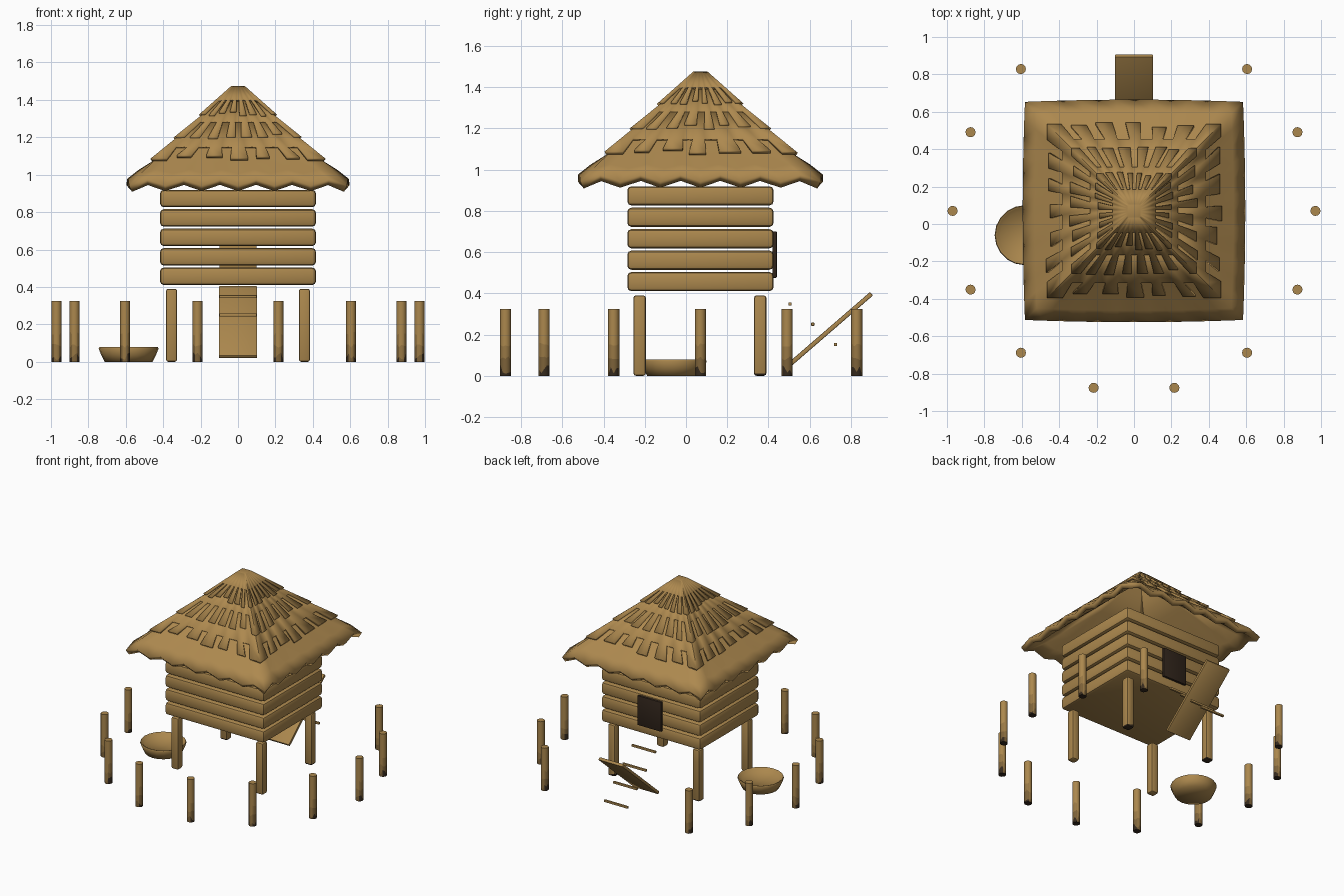
import bpy, bmesh, math, random
from mathutils import Matrix, Vector

random.seed(4)
cube = bpy.data.objects.get("Cube")
if cube:
    bpy.data.objects.remove(cube, do_unlink=True)

CY = 0.07  # depth of the hut centre


def material(name, rgb):
    m = bpy.data.materials.new(name)
    m.use_nodes = True
    m.diffuse_color = (*rgb, 1)
    m.node_tree.nodes["Principled BSDF"].inputs["Base Color"].default_value = (*rgb, 1)
    return m


thatch = material("thatch", (0.42, 0.25, 0.078))
wood = material("wood", (0.41, 0.245, 0.075))
weathered = material("weathered_wood", (0.31, 0.185, 0.058))
aged = material("aged_wood", (0.2, 0.12, 0.04))
charred = material("charred_wood", (0.035, 0.022, 0.012))
door_wood = material("door_wood", (0.03, 0.018, 0.011))


def finish(name, bm, mats, angle=40):
    me = bpy.data.meshes.new(name)
    bm.to_mesh(me)
    bm.free()
    ob = bpy.data.objects.new(name, me)
    bpy.context.collection.objects.link(ob)
    for m in mats:
        me.materials.append(m)
    bpy.ops.object.select_all(action="DESELECT")
    ob.select_set(True)
    bpy.context.view_layer.objects.active = ob
    bpy.ops.object.shade_smooth_by_angle(angle=math.radians(angle))
    return ob


def box(name, centre, size, mats, bevel=0.005, tilt=0.0):
    bm = bmesh.new()
    bmesh.ops.create_cube(bm, size=1, matrix=Matrix.Diagonal((*size, 1)))
    bmesh.ops.bevel(bm, geom=bm.edges[:], offset=bevel, segments=2,
                    affect="EDGES", profile=0.5)
    bm.transform(Matrix.Translation(centre) @ Matrix.Rotation(tilt, 4, "X"))
    return finish(name, bm, mats)


# Log walls: five separate rounded courses
for i in range(5):
    box(f"wall_course_{i + 1}", (0, CY, 0.457 + 0.104 * i), (0.834, 0.71, 0.093), [wood], 0.02)

# Stilts, the back pair with charred feet
for side, x in (("right", -0.355), ("left", 0.355)):
    box(f"front_{side}_stilt", (x, -0.225, 0.195), (0.06, 0.06, 0.39), [wood], 0.012)
    back = box(f"back_{side}_stilt", (x, 0.36, 0.195), (0.06, 0.06, 0.39), [wood, charred], 0.012)
    bm = bmesh.new()
    bm.from_mesh(back.data)
    bmesh.ops.bisect_plane(bm, geom=bm.verts[:] + bm.edges[:] + bm.faces[:],
                           plane_co=(0, 0, 0.04), plane_no=(0.4, -0.3, 1))
    for f in bm.faces:
        if f.calc_center_median().z < 0.06:
            f.material_index = 1
    bm.to_mesh(back.data)
    bm.free()

# Door on the back wall: dark outside, plain wood inside
door = box("door", (0, 0.43, 0.588), (0.2, 0.022, 0.225), [door_wood, wood])
for p in door.data.polygons:
    if p.normal.y < -0.9:
        p.material_index = 1

# Leaning board and loose rungs
low, high = Vector((0, 0.47, 0.026)), Vector((0, 0.9, 0.398))
span = high - low
box("leaning_board", (low + high) / 2, (0.205, span.length, 0.022), [wood],
    tilt=math.atan2(span.z, span.y))
for i in range(4):
    box(f"rung_{i + 1}", (0, 0.505 + 0.11 * i, 0.348 - 0.098 * i), (0.2, 0.016, 0.016), [wood], 0.003)

# Fence: ring of fourteen places, two left open behind the hut
SIDES = 12
for i in range(14):
    if i in (3, 4):
        continue
    a = i * math.tau / 14
    bm = bmesh.new()
    rings = []
    for z, ragged in ((0, 0), (0.03, 0.022), (0.085, 0.01), (0.15, 0.01), (0.325, 0)):
        rings.append([bm.verts.new((0.97 * math.cos(a) + 0.027 * math.cos(b),
                                    CY + 0.97 * math.sin(a) + 0.027 * math.sin(b),
                                    z + random.uniform(-ragged, ragged)))
                      for b in (j * math.tau / SIDES for j in range(SIDES))])
    for level, (r0, r1) in enumerate(zip(rings, rings[1:])):
        for j in range(SIDES):
            k = (j + 1) % SIDES
            f = bm.faces.new((r0[j], r0[k], r1[k], r1[j]))
            f.normal_update()
            sideways = abs(f.normal.x) > 0.6
            f.material_index = ((3 if sideways else 2), (2 if sideways else 1),
                                (1 if sideways else 0), 0)[level]
    bm.faces.new(rings[-1])
    bm.faces.new(rings[0][::-1]).material_index = 3
    finish(f"fence_post_{i + 1}", bm, [wood, weathered, aged, charred])

# Shallow basket: spun profile
bm = bmesh.new()
profile = [(0, 0), (0.128, 0), (0.146, 0.035), (0.16, 0.07), (0.156, 0.078), (0.146, 0.074),
           (0.128, 0.054), (0, 0.045)]
pts = [bm.verts.new((r, 0, z)) for r, z in profile]
edges = [bm.edges.new(p) for p in zip(pts, pts[1:])]
bmesh.ops.spin(bm, geom=pts + edges, axis=(0, 0, 1), cent=(0, 0, 0), angle=math.tau,
               steps=20, use_duplicate=False)
bmesh.ops.remove_doubles(bm, verts=bm.verts[:], dist=0.0005)
bmesh.ops.recalc_face_normals(bm, faces=bm.faces[:])
bm.transform(Matrix.Translation((-0.585, -0.06, 0)))
finish("basket", bm, [wood], 75)


# Roof
def slope(h):
    return 1.475 - 0.91 * (h - 0.04)


def roof_point(side, t, h, z):
    p = Matrix.Rotation(side * math.pi / 2, 3, "Z") @ Vector((t * h, -h, z))
    return p + Vector((0, CY, 0))


def quad(bm, side, corners):
    bm.faces.new([bm.verts.new(roof_point(side, *c)) for c in corners])


def roof_shell(name, bm, thickness, angle):
    bmesh.ops.remove_doubles(bm, verts=bm.verts[:], dist=0.0005)
    ob = finish(name, bm, [thatch], angle)
    mod = ob.modifiers.new("thickness", "SOLIDIFY")
    mod.thickness = thickness
    mod.offset = -1


# Base thatch with a wavy eave
bm = bmesh.new()
N = 12


def base_point(i, h):
    t = -1 + 2 * i / N
    wave = (0.018 if i % 2 else -0.018) * max(0, (h - 0.44) / 0.15)
    bow = 0.012 * (1 - t * t) if h > 0.5 else 0
    hh = h + bow
    return (t * h / hh, hh, slope(h) - 0.028 + wave + (0.006 if h > 0.5 else 0))


for side in range(4):
    for h0, h1 in ((0.05, 0.25), (0.25, 0.44), (0.44, 0.52), (0.52, 0.583)):
        for i in range(N):
            quad(bm, side, (base_point(i, h0), base_point(i, h1),
                            base_point(i + 1, h1), base_point(i + 1, h0)))
roof_shell("thatch_base", bm, 0.04, 60)


# Fringed thatch tiers, each tilted over the one below
def tier(name, top, gap, tip, lift, teeth):
    bm = bmesh.new()
    count = 2 * teeth + 1  # teeth at even places, corners included

    def z(h):
        return slope(h) - lift * (tip - h) / (tip - top)

    for side in range(4):
        ts = [-1 + 2 * i / count for i in range(count + 1)]
        ts = [t + (random.uniform(-0.025, 0.025) if abs(t) < 0.99 else 0) for t in ts]
        for i, (a, b) in enumerate(zip(ts, ts[1:])):
            quad(bm, side, ((a, top, z(top)), (a, gap, z(gap)), (b, gap, z(gap)), (b, top, z(top))))
            if i % 2 == 0:
                skew = random.uniform(-0.03, 0.03)
                c = a + skew - 0.012 if i else -1
                d = b + skew + 0.012 if i < count - 1 else 1
                h = tip if i in (0, count - 1) else tip + random.uniform(-0.02, 0.012)
                quad(bm, side, ((a, gap, z(gap)), (c, h, z(h)), (d, h, z(h)), (b, gap, z(gap))))
    roof_shell(name, bm, 0.018, 30)


tier("lower_thatch_tier", 0.2, 0.385, 0.465, 0.026, 6)
tier("middle_thatch_tier", 0.09, 0.235, 0.335, 0.026, 7)
tier("upper_thatch_tier", 0.035, 0.115, 0.2, 0.004, 7)
box("roof_cap", (0, CY, 1.466), (0.075, 0.075, 0.018), [thatch], 0.004)
